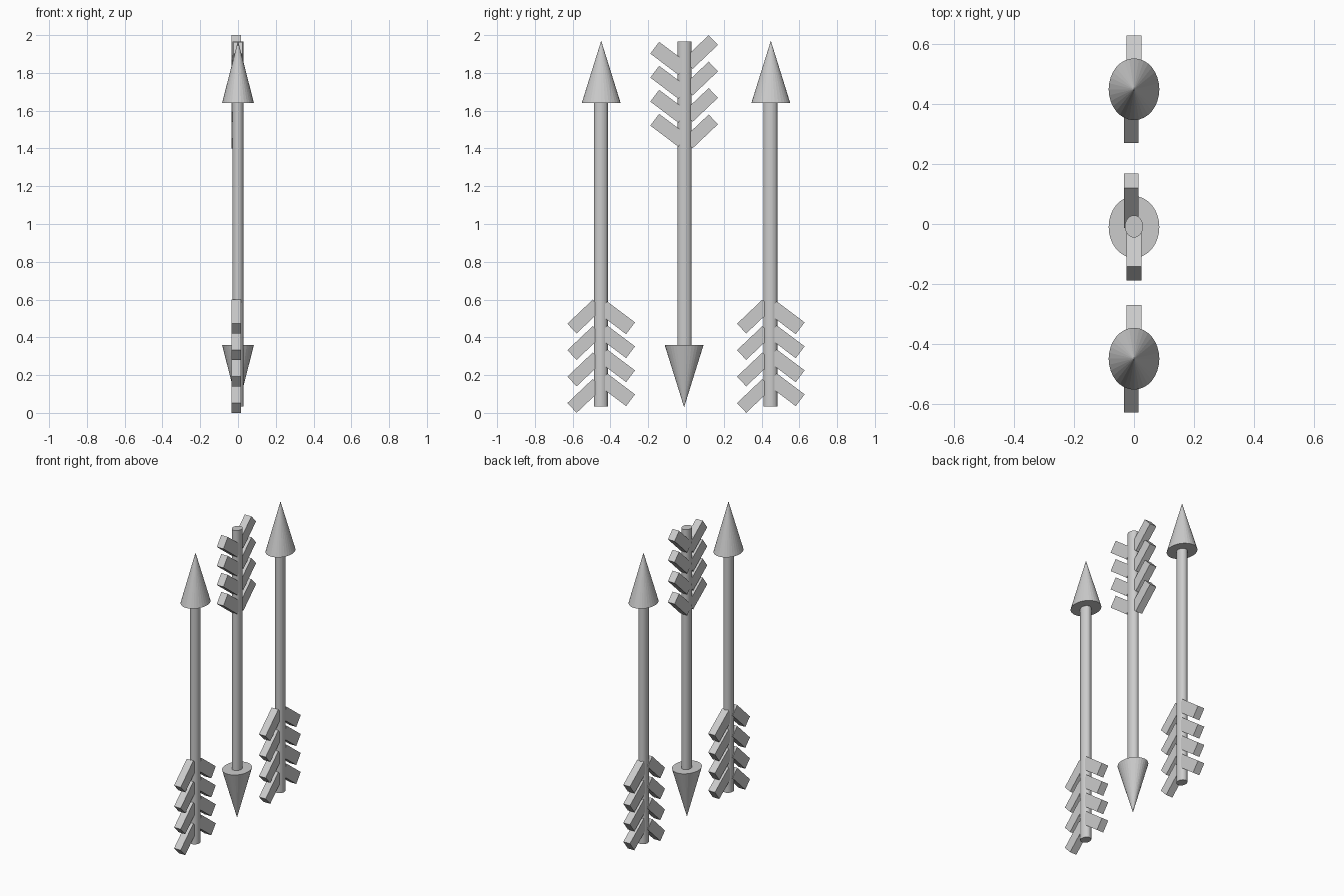
import bpy
from math import radians, cos, sin, pi
from mathutils import Matrix, Vector

cube = bpy.data.objects.get("Cube")
if cube:
    bpy.data.objects.remove(cube, do_unlink=True)

grey = bpy.data.materials.new("plain grey")
grey.use_nodes = True
colour = (0.6, 0.6, 0.6, 1)
grey.diffuse_color = colour
grey.node_tree.nodes["Principled BSDF"].inputs["Base Color"].default_value = colour


def finish(name, matrix):
    """Name the new part, bake its placement and colour it."""
    ob = bpy.context.object
    ob.name = ob.data.name = name
    ob.data.transform(matrix)
    ob.data.materials.append(grey)


def round_part(name, place, bottom, top, r_bottom, r_top, y=0.0):
    """Tapered part, narrower in x than in y."""
    bpy.ops.mesh.primitive_cone_add(vertices=32, radius1=r_bottom, radius2=r_top,
                                    depth=top - bottom)
    squash = Matrix.Diagonal((0.82, 1, 1, 1))
    finish(name, place @ Matrix.Translation((0, y, (bottom + top) / 2)) @ squash)


def vane(name, place, side, x, corner_z, angle, thick, length=0.185):
    """Slanted bar hung from its outer upper corner."""
    a = radians(angle)
    inward = Vector((0, -side * cos(a), sin(a)))
    down = Vector((0, -side * sin(a), -cos(a)))
    corner = Vector((x, side * 0.179, corner_z))
    centre = corner + inward * length / 2 + down * thick / 2
    bpy.ops.mesh.primitive_cube_add(size=1)
    turn = Matrix.Rotation(-side * a, 4, 'X')
    size = Matrix.Diagonal((0.049, length, thick, 1))
    finish(name, place @ Matrix.Translation(centre) @ turn @ size)


def arrow(label, y, flipped=False):
    place = Matrix.Translation((0, y, 0))
    if flipped:
        place = place @ Matrix.Translation((0, 0, 2)) @ Matrix.Rotation(pi, 4, 'X')
    round_part(label + "_shaft", place, 0.035, 1.65, 0.037, 0.037, -0.002)
    round_part(label + "_head", place, 1.64, 1.97, 0.103, 0)
    # Two rows of four vanes, each row with its own slant and spacing
    for i in range(4):
        vane(f"{label}_front_vane_{i + 1}", place, -1, -0.009, 0.052 + i * 0.14, 43.5, 0.071)
        vane(f"{label}_back_vane_{i + 1}", place, 1, 0, 0.098 + i * 0.127, 37, 0.078)


arrow("front_arrow", -0.449)
arrow("middle_arrow", -0.01, flipped=True)
arrow("back_arrow", 0.449)
